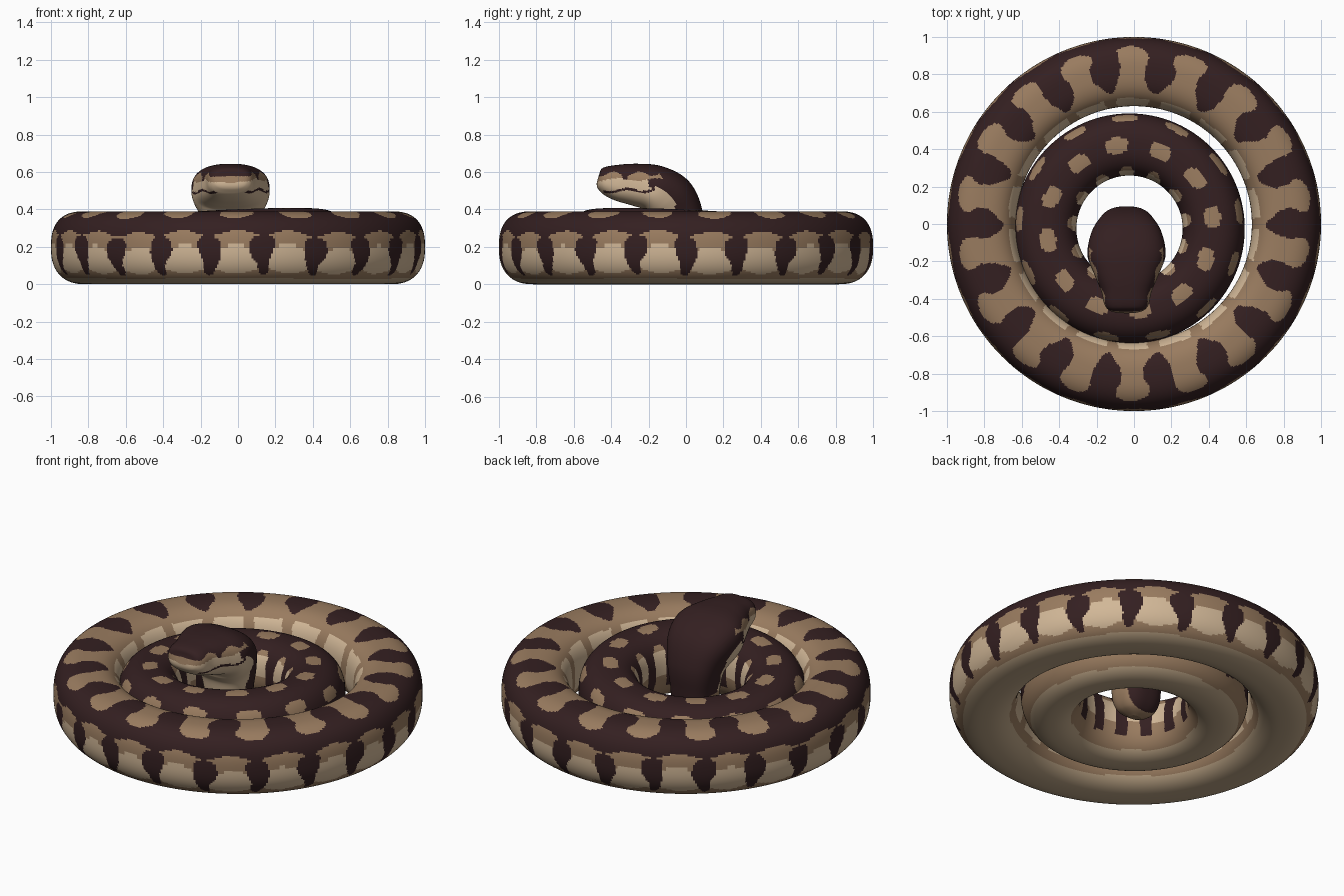
import bpy, bmesh, math
from mathutils import Vector

if "Cube" in bpy.data.objects:
    bpy.data.objects.remove(bpy.data.objects["Cube"])


def mat(name, rgb):
    m = bpy.data.materials.new(name)
    m.diffuse_color = (*rgb, 1)
    m.use_nodes = True
    m.node_tree.nodes["Principled BSDF"].inputs["Base Color"].default_value = m.diffuse_color
    return m


DARK, TAN, CREAM, BELLY = range(4)
MATS = [mat("dark_brown", (0.034, 0.014, 0.015)), mat("tan", (0.32, 0.20, 0.115)),
        mat("cream", (0.64, 0.475, 0.31)), mat("belly_beige", (0.50, 0.37, 0.235))]


def spow(v, e):
    return math.copysign(abs(v) ** e, v)


def interp(x, pts):
    for (x0, y0), (x1, y1) in zip(pts, pts[1:]):
        if x <= x1:
            return y0 + (y1 - y0) * max(0, (x - x0) / (x1 - x0))
    return pts[-1][1]


def loft(name, rings, closed, rule):
    """Skin a list of point loops; rule(i, j) gives each face its colour."""
    bm = bmesh.new()
    vs = [[bm.verts.new(p) for p in r] for r in rings]
    n, k = len(rings), len(rings[0])
    for i in range(n if closed else n - 1):
        a, b = vs[i], vs[(i + 1) % n]
        for j in range(k):
            f = bm.faces.new((a[j], b[j], b[(j + 1) % k], a[(j + 1) % k]))
            f.material_index = rule(i + .5, j + .5)
            f.smooth = True
    if not closed:
        for i, r in ((0, vs[0]), (n - 1, vs[-1])):
            bm.faces.new(r).material_index = rule(i, 0)
    bmesh.ops.recalc_face_normals(bm, faces=bm.faces)
    me = bpy.data.meshes.new(name)
    bm.to_mesh(me)
    bm.free()
    for m in MATS:
        me.materials.append(m)
    ob = bpy.data.objects.new(name, me)
    bpy.context.collection.objects.link(ob)
    return ob


# ---- body coils: rounded-square section swept round a circle ----
def coil(name, cx, cy, base, R, a, b, e, thin, nt, np, pattern):
    """thin: how much lower the coil is at its back left than its front right."""
    rings = []
    for i in range(nt):
        th = 2 * math.pi * i / nt
        h = b - thin / 4 * (1 - math.cos(th + math.pi / 4))
        ring = []
        for j in range(np):
            p = 2 * math.pi * j / np
            ee = e if math.sin(p) > 0 else e + .07      # rounder underneath
            r = R + a * spow(math.cos(p), ee)
            ring.append((cx + r * math.cos(th), cy + r * math.sin(th), base + h + h * spow(math.sin(p), ee)))
        rings.append(ring)

    def rule(i, j):
        th = 360 * i / nt
        phi = 360 * j / np          # 0 outward, 90 up, 180 inward
        if phi > 270:
            phi -= 360
        w = math.radians(th)
        phi += 1.5 * math.sin(5 * w) + math.sin(11 * w + 1)
        return pattern(th + .6 * math.sin(3 * w) + .5 * math.sin(phi * .12 + 7 * w), phi)
    return loft(name, rings, True, rule)


def wave(th, count, start):
    return math.cos(math.radians(count * (th - start)))


BLOTCH = [(49, 1), (53, .5), (60, -.05), (72, -.2), (86, .2), (97, .05), (108, -.5), (122, -1.01)]
TONGUE = [(-46, -1.01), (-42, -.9), (-20, -.65), (-4, -.15), (6, -.2), (10, -.5), (14, -1.01)]


def outer_pattern(th, phi):
    c = wave(th, 18, 90)
    if phi < -55 or phi > 222:
        return BELLY
    f = wave(th, 22, 90)
    if phi < 18 + 4 * f:            # flank: pale ovals between dark tongues
        if phi < 14 and f < interp(phi, TONGUE):
            return DARK
        return CREAM if -37 - 5 * f < phi < -1 + 3 * f else TAN
    if phi < 122:                   # back: dark with tan blotches
        return TAN if c > interp(phi, BLOTCH) else DARK
    if phi < 136:
        return TAN
    return CREAM if c > -.65 and phi < 205 else TAN


def inner_pattern(th, phi):
    c = wave(th, 13, 92)
    if phi < -50 or phi > 232:
        return BELLY
    if phi < -12 + 6 * c:
        return TAN
    if phi < 132:                   # two rows of long spots
        if wave(th, 12, 98) > 0 + ((phi - 92) / 11) ** 4:
            return TAN
        return TAN if c > .1 + .9 * ((phi - 34) / 13) ** 4 else DARK
    if phi < 205:
        if c > -.1 + .8 * max(0, (147 - phi) / 13):
            return CREAM if 145 < phi < 182 else TAN
        return DARK
    return TAN


coil("outer_coil", 0, 0, 0, .815, .185, .195, .77, 0, 600, 108, outer_pattern)
coil("inner_coil", -.024, -.025, .012, .45, .166, .198, .82, .055, 440, 88, inner_pattern)

# ---- neck and head: sections (y, z, half width, half height) ----
KEYS = [(-.04, .07, .03, .03), (-.035, .10, .09, .08), (-.03, .16, .12, .11), (-.03, .25, .13, .12),
        (-.04, .36, .155, .132), (-.09, .455, .195, .142), (-.17, .512, .208, .126),
        (-.27, .532, .172, .113), (-.36, .543, .135, .098), (-.43, .555, .118, .076),
        (-.462, .558, .09, .052), (-.472, .56, .04, .02)]
SUB, NH = 16, 110


def spline(t):
    i = min(int(t), len(KEYS) - 2)
    u = t - i
    p = [KEYS[max(0, min(len(KEYS) - 1, i + d))] for d in (-1, 0, 1, 2)]
    return [.5 * (2 * q1 + (q2 - q0) * u + (2 * q0 - 5 * q1 + 4 * q2 - q3) * u * u
                  + (3 * q1 - q0 - 3 * q2 + q3) * u ** 3) for q0, q1, q2, q3 in zip(*p)]


rings = []
T = len(KEYS) - 1
for s in range(T * SUB + 1):
    t = s / SUB
    y, z, hw, hh = spline(t)
    y0, z0 = spline(max(0, t - .4))[:2]
    y1, z1 = spline(min(T, t + .4))[:2]
    tan = Vector((y1 - y0, z1 - z0)).normalized()
    ny, nz = tan.y, -tan.x          # points to the back of neck / top of head
    ring = []
    for j in range(NH):
        a = 2 * math.pi * j / NH
        u, v = hw * spow(math.cos(a), .76), hh * spow(math.sin(a), .76)
        ring.append((-.04 + u, y + ny * v, z + nz * v))
    rings.append(ring)


def head_rule(i, j):
    x, y, z = rings[int(i)][int(j)]
    if z < .22:                                     # hidden neck end
        return DARK if y > .03 else TAN
    if y > -.13 + max(0, min(.07, .5 - z)) + .008 * math.sin(60 * z):
        return DARK                                 # back of neck and head
    if z > .588 + .012 * math.sin(45 * y):
        return DARK                                 # crown
    if z > .555 + .008 * math.sin(30 * y):
        return DARK if -.34 < y < -.31 else TAN     # eye streak in tan stripe
    if y > -.2 and z > .51:
        return DARK
    if abs(z - .497 - .008 * math.sin(35 * y)) < .006 and -.44 < y < -.16:
        return DARK                                 # mouth line
    return CREAM


loft("head_and_neck", rings, False, head_rule)
